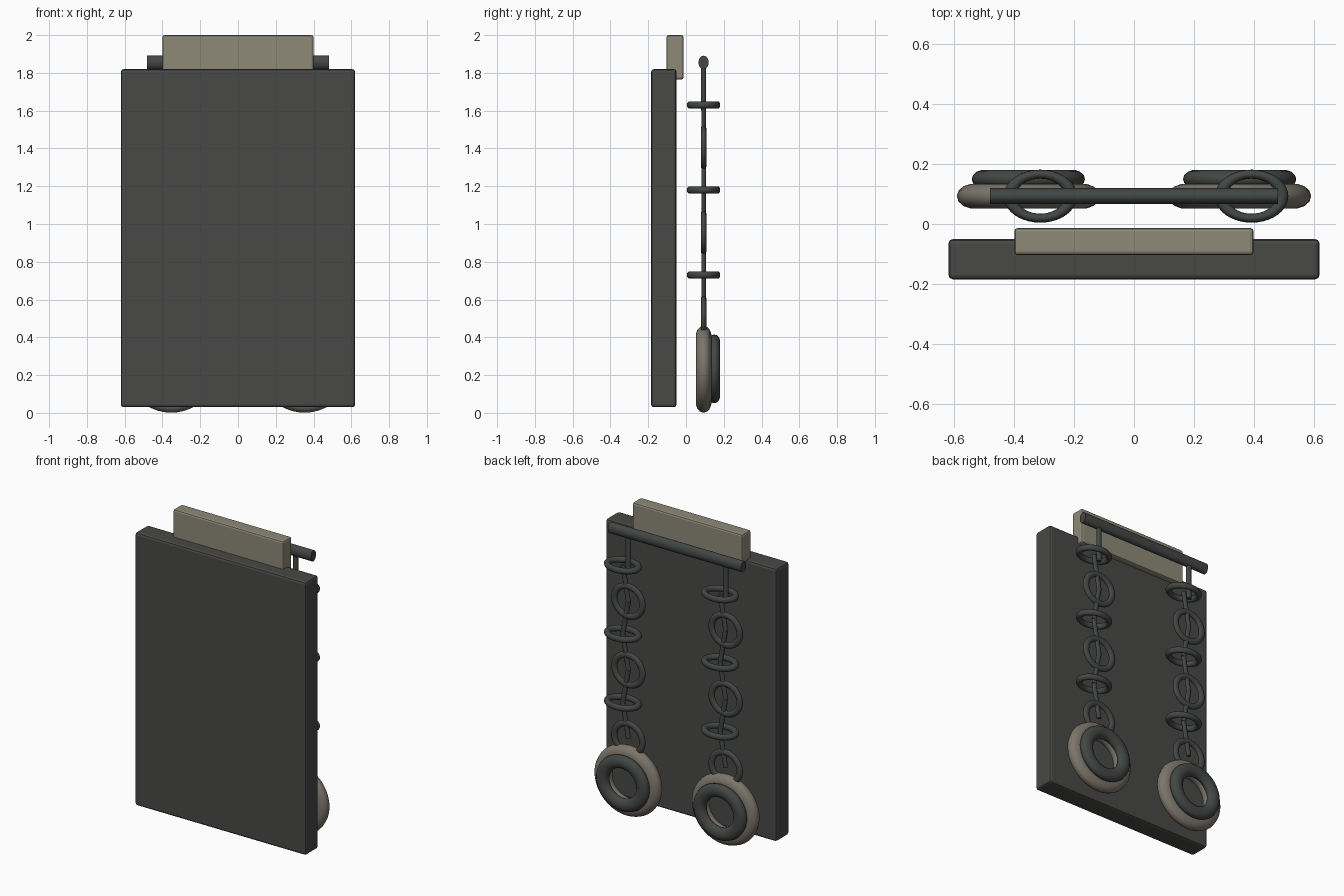
import bpy, math
from mathutils import Vector

if "Cube" in bpy.data.objects:
    bpy.data.objects.remove(bpy.data.objects["Cube"])

Y = 0.093              # depth of the rod and both chains
SX, SY, SZ = 1.04, 0.75, 1.0   # overall squash of the round parts


def material(name, rgb):
    m = bpy.data.materials.new(name)
    m.diffuse_color = (*rgb, 1)
    m.use_nodes = True
    m.node_tree.nodes["Principled BSDF"].inputs["Base Color"].default_value = m.diffuse_color
    return m


PANEL = material("charcoal", (0.065, 0.065, 0.062))
IRON = material("dark_iron", (0.055, 0.063, 0.058))
PLATE = material("tan_grey", (0.27, 0.25, 0.185))
PAD = material("warm_grey", (0.20, 0.18, 0.145))


def finish(name, mat, smooth=True):
    ob = bpy.context.object
    ob.name = name
    ob.data.materials.append(mat)
    bpy.ops.object.transform_apply(location=False, rotation=True, scale=True)
    if smooth:
        bpy.ops.object.shade_smooth_by_angle(angle=math.radians(40))
    return ob


def box(name, lo, hi, mat, bevel):
    lo, hi = Vector(lo), Vector(hi)
    bpy.ops.mesh.primitive_cube_add(size=1, location=(lo + hi) / 2)
    bpy.context.object.scale = hi - lo
    ob = finish(name, mat, smooth=False)
    mod = ob.modifiers.new("bevel", 'BEVEL')
    mod.width, mod.segments = bevel, 2


def ring(name, loc, major, minor, mat, upright):
    bpy.ops.mesh.primitive_torus_add(major_radius=major, minor_radius=minor,
                                     major_segments=40, minor_segments=14, location=loc)
    ob = bpy.context.object
    if upright:
        ob.rotation_euler.x = math.pi / 2
        bpy.ops.object.transform_apply(location=False, rotation=True, scale=False)
    ob.scale = (SX, SY, SZ)
    finish(name, mat)


def bar(name, a, b, radius, mat, verts=16):
    # straight round bar between two points, squashed in depth
    a, b = Vector(a), Vector(b)
    bpy.ops.mesh.primitive_cylinder_add(vertices=verts, radius=radius,
                                        depth=(b - a).length, location=(a + b) / 2)
    ob = bpy.context.object
    ob.rotation_euler = (b - a).to_track_quat('Z', 'Y').to_euler()
    bpy.ops.object.transform_apply(location=False, rotation=True, scale=False)
    ob.scale = (1, SY, 1)
    finish(name, mat)


# slab and the plate along its top edge
box("main_panel", (-0.62, -0.185, 0.03), (0.62, -0.05, 1.82), PANEL, 0.015)
box("top_plate", (-0.4, -0.104, 1.765), (0.4, -0.013, 2.0), PLATE, 0.012)

# hanging rod
bar("hanging_rod", (-0.482, Y, 1.855), (0.482, Y, 1.855), 0.036, IRON, 24)

for side, cx in (("left", -0.353), ("right", 0.353)):
    # hanger from the rod to the first link
    bar(f"{side}_hanger", (cx, Y, 1.855), (cx, Y, 1.60), 0.018, IRON)

    # chain of alternating flat and upright links, joined by short bars
    centres = [(cx + (0.04 if i % 2 == 0 else 0), Y, 1.63 - 0.225 * i) for i in range(6)]
    for i, c in enumerate(centres):
        ring(f"{side}_link_{i + 1}", c, 0.098, 0.02, IRON, upright=i % 2 == 1)
    for i in range(5):
        bar(f"{side}_link_bar_{i + 1}", centres[i], centres[i + 1], 0.016, IRON)

    # heavy end ring with a dark inner ring on its back
    ring(f"{side}_end_ring", (cx, Y, 0.231), 0.174, 0.056, PAD, upright=True)
    ring(f"{side}_end_ring_trim", (cx, 0.15, 0.233), 0.14, 0.042, IRON, upright=True)
